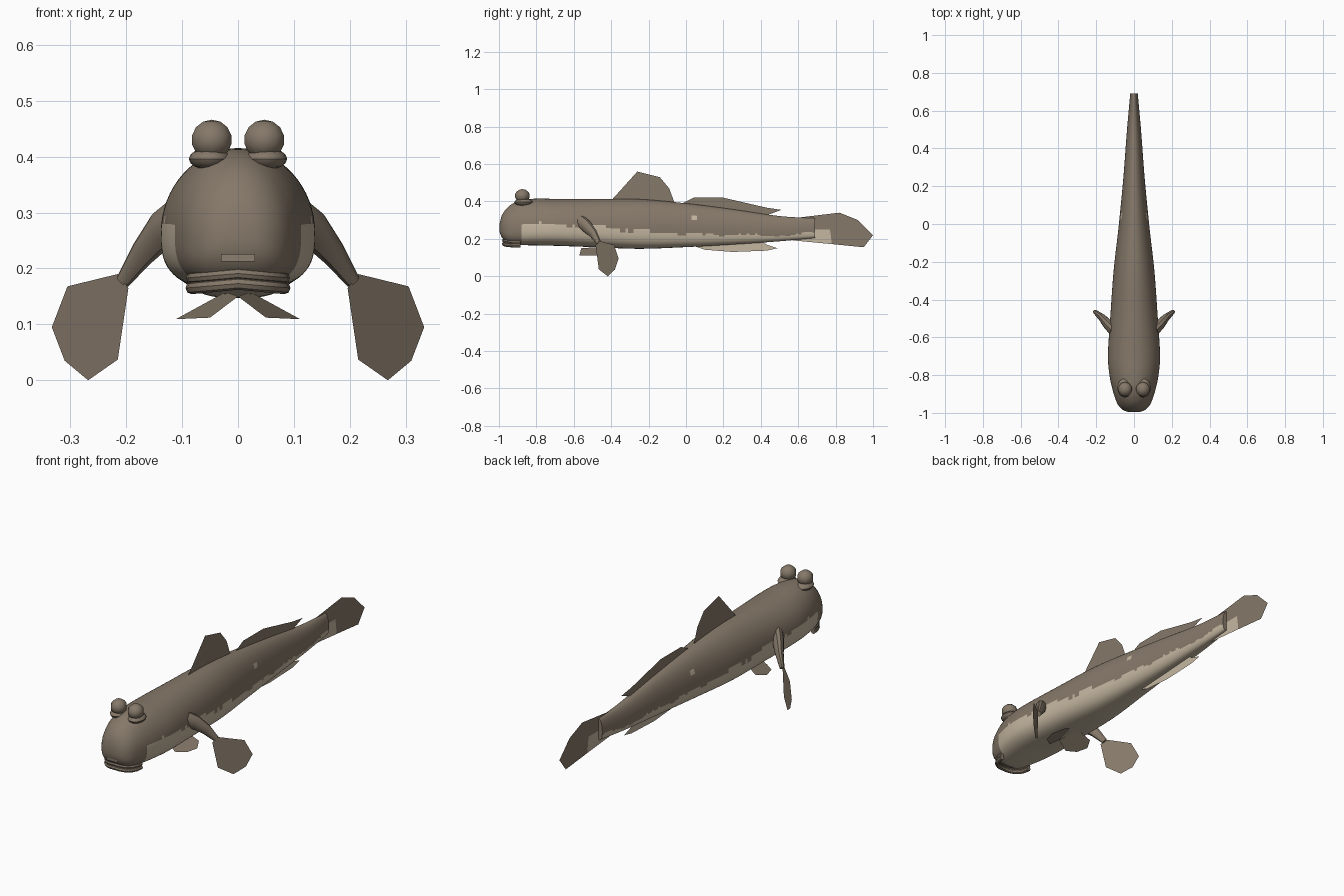
import bpy, bmesh, math, random
from mathutils import Vector

if "Cube" in bpy.data.objects:
    bpy.data.objects.remove(bpy.data.objects["Cube"])

random.seed(4)


def material(name, rgb):
    m = bpy.data.materials.new(name)
    m.diffuse_color = (*rgb, 1)
    m.use_nodes = True
    m.node_tree.nodes["Principled BSDF"].inputs["Base Color"].default_value = m.diffuse_color
    return m


BROWN = material("mud_brown", (0.235, 0.188, 0.140))
PALE = material("pale_belly", (0.56, 0.475, 0.355))
TAN = material("lip_tan", (0.30, 0.245, 0.185))


def add_object(name, bm, mats, smooth=False):
    me = bpy.data.meshes.new(name)
    bm.to_mesh(me)
    bm.free()
    for m in mats:
        me.materials.append(m)
    ob = bpy.data.objects.new(name, me)
    bpy.context.collection.objects.link(ob)
    if smooth:
        bpy.ops.object.select_all(action='DESELECT')
        ob.select_set(True)
        bpy.context.view_layer.objects.active = ob
        bpy.ops.object.shade_smooth_by_angle(angle=math.radians(40))
    return ob


def plate(name, polys, mats):
    """Thin fin made of one flat face per polygon."""
    bm = bmesh.new()
    for i, pts in enumerate(polys):
        f = bm.faces.new([bm.verts.new(p) for p in pts])
        f.material_index = i
    return add_object(name, bm, mats)


def side_fin(name, polys, mats):
    return plate(name, [[(0, y, z) for y, z in p] for p in polys], mats)


def tube(name, pts, radii, sides=10, squash=1.0):
    """Tapered limb lofted through the points."""
    bm = bmesh.new()
    pts = [Vector(p) for p in pts]
    rings = []
    for i, p in enumerate(pts):
        d = (pts[min(i + 1, len(pts) - 1)] - pts[max(i - 1, 0)]).normalized()
        u = d.cross(Vector((0, 0, 1))).normalized()
        v = u.cross(d)
        ring = []
        for k in range(sides):
            a = math.tau * k / sides
            ring.append(bm.verts.new(p + radii[i] * (u * math.cos(a) * squash + v * math.sin(a))))
        rings.append(ring)
    for r, q in zip(rings, rings[1:]):
        for k in range(sides):
            bm.faces.new((r[k], r[(k + 1) % sides], q[(k + 1) % sides], q[k]))
    bm.faces.new(rings[0])
    bm.faces.new(rings[-1])
    bmesh.ops.recalc_face_normals(bm, faces=bm.faces)
    return add_object(name, bm, [BROWN], True)


def ball(name, centre, size, segs, rings):
    bm = bmesh.new()
    bmesh.ops.create_uvsphere(bm, u_segments=segs, v_segments=rings, radius=1)
    for v in bm.verts:
        v.co = Vector([c + s * x for c, s, x in zip(centre, size, v.co)])
    return add_object(name, bm, [BROWN], True)


# Body stations: y, top z, bottom z, half width
STATIONS = [
    (-0.996, 0.285, 0.235, 0.030), (-0.985, 0.325, 0.207, 0.058),
    (-0.960, 0.362, 0.182, 0.083), (-0.930, 0.387, 0.171, 0.097),
    (-0.880, 0.408, 0.167, 0.113), (-0.800, 0.415, 0.165, 0.130),
    (-0.700, 0.414, 0.163, 0.138), (-0.500, 0.414, 0.156, 0.126),
    (-0.250, 0.412, 0.147, 0.108), (0.000, 0.390, 0.156, 0.080),
    (0.250, 0.358, 0.170, 0.056), (0.500, 0.322, 0.187, 0.037),
    (0.690, 0.310, 0.205, 0.020)]


def hermite(i, t, k):
    """Smooth value of column k between stations i and i + 1."""
    def slope(j):
        a, b = STATIONS[max(j - 1, 0)], STATIONS[min(j + 1, len(STATIONS) - 1)]
        return (b[k] - a[k]) / (b[0] - a[0])
    a, b = STATIONS[i], STATIONS[i + 1]
    h = b[0] - a[0]
    return ((2*t**3 - 3*t*t + 1) * a[k] + (t**3 - 2*t*t + t) * h * slope(i)
            + (3*t*t - 2*t**3) * b[k] + (t**3 - t*t) * h * slope(i + 1))


# Body: round back, flatter belly, lofted along y
bm = bmesh.new()
SEG = 64
rings = []
for i in range(len(STATIONS) - 1):
    y0, y1 = STATIONS[i][0], STATIONS[i + 1][0]
    n = max(2, round((y1 - y0) / 0.015))
    for s in range(n + (i == len(STATIONS) - 2)):
        t = s / n
        top, bot, w = (hermite(i, t, k) for k in (1, 2, 3))
        mid = bot + 0.4 * (top - bot)
        ring = []
        for k in range(SEG):
            a = math.tau * k / SEG
            c, q = math.cos(a), math.sin(a)
            p = 1.0 if q >= 0 else 0.68
            x = math.copysign(abs(c) ** p, c) * w
            z = mid + (q * (top - mid) if q >= 0 else -abs(q) ** p * (mid - bot))
            ring.append(bm.verts.new((x, y0 + (y1 - y0) * t, z)))
        rings.append(ring)
for r, q in zip(rings, rings[1:]):
    jag = random.uniform(-0.004, 0.004)
    for k in range(SEG):
        f = bm.faces.new((r[k], r[(k + 1) % SEG], q[(k + 1) % SEG], q[k]))
        c = f.calc_center_median()
        # Pale belly below a ragged line, stopping behind the jaw
        line = 0.252 - 0.032 * math.tanh((c.y + 0.35) * 3) + 0.005 * math.sin(c.y * 23) + jag
        if c.y > 0.62:
            line += 0.015
        belly = c.z < line and (c.y > -0.885 or (c.z < 0.18 and c.y > -0.93))
        spot = abs(c.y - 0.04) < 0.012 and abs(c.z - 0.316) < 0.011
        f.material_index = int(belly or spot)
bm.faces.new(rings[0])
bm.faces.new(rings[-1])
bmesh.ops.recalc_face_normals(bm, faces=bm.faces)
add_object("body", bm, [BROWN, PALE], True)

# Lips and the small patch above them
for label, z, r in (("upper_lip", 0.191, 0.010), ("lower_lip", 0.173, 0.011)):
    arc = []
    for k in range(13):
        a = math.pi * k / 12
        arc.append((0.083 * math.cos(a), -0.885 - 0.088 * math.sin(a) ** 0.8,
                    z - 0.008 * abs(math.cos(a))))
    tube(label, arc, [r] * 13, 8)
plate("lip_patch", [[(-0.03, -0.994, 0.212), (0.03, -0.994, 0.212),
                     (0.03, -0.996, 0.226), (-0.03, -0.996, 0.226)]], [TAN])

# Fins on the midline
side_fin("front_dorsal_fin", [[(-0.40, 0.405), (-0.26, 0.56), (-0.14, 0.53),
                               (-0.09, 0.47), (-0.06, 0.39)]], [BROWN])
side_fin("rear_dorsal_fin", [[(-0.04, 0.38), (0.04, 0.42), (0.20, 0.42), (0.43, 0.367),
                              (0.51, 0.355), (0.43, 0.325), (0.40, 0.31)]], [BROWN])
side_fin("anal_fin", [[(0.02, 0.17), (0.10, 0.142), (0.25, 0.13), (0.43, 0.137),
                       (0.49, 0.15), (0.43, 0.17), (0.40, 0.19)]], [PALE])
side_fin("tail_fin", [[(0.60, 0.25), (0.57, 0.31), (0.82, 0.34), (0.92, 0.30), (1.0, 0.22),
                       (0.95, 0.155), (0.78, 0.172), (0.77, 0.25)],
                      [(0.60, 0.25), (0.77, 0.25), (0.78, 0.172), (0.57, 0.192)]],
         [BROWN, PALE])

# Paired parts: eyes, arms, paddles and belly fins
PADDLE = [(0.196, 0.165), (0.215, 0.190), (0.305, 0.168), (0.333, 0.095),
          (0.310, 0.035), (0.268, 0.0), (0.215, 0.037)]
PELVIC = [(0.0, -0.56, 0.150), (0.022, -0.44, 0.158), (0.085, -0.43, 0.122),
          (0.110, -0.48, 0.110), (0.095, -0.54, 0.110), (0.050, -0.57, 0.112)]
for s, side in ((-1, "left"), (1, "right")):
    ball(side + "_eye", (s * 0.047, -0.875, 0.430), (0.038, 0.040, 0.036), 10, 7)
    ball(side + "_eye_socket", (s * 0.050, -0.868, 0.396), (0.038, 0.050, 0.020), 16, 8)
    tube(side + "_arm", [(s * 0.105, -0.565, 0.292), (s * 0.135, -0.535, 0.270),
                         (s * 0.170, -0.495, 0.228), (s * 0.206, -0.465, 0.177)],
         [0.036, 0.034, 0.025, 0.014], 10, 0.8)
    plate(side + "_pectoral_fin",
          [[(s * x, -0.36 - 0.9 * (0.333 - x), z) for x, z in PADDLE]], [BROWN])
    plate(side + "_pelvic_fin", [[(s * x, y, z) for x, y, z in PELVIC]], [BROWN])
